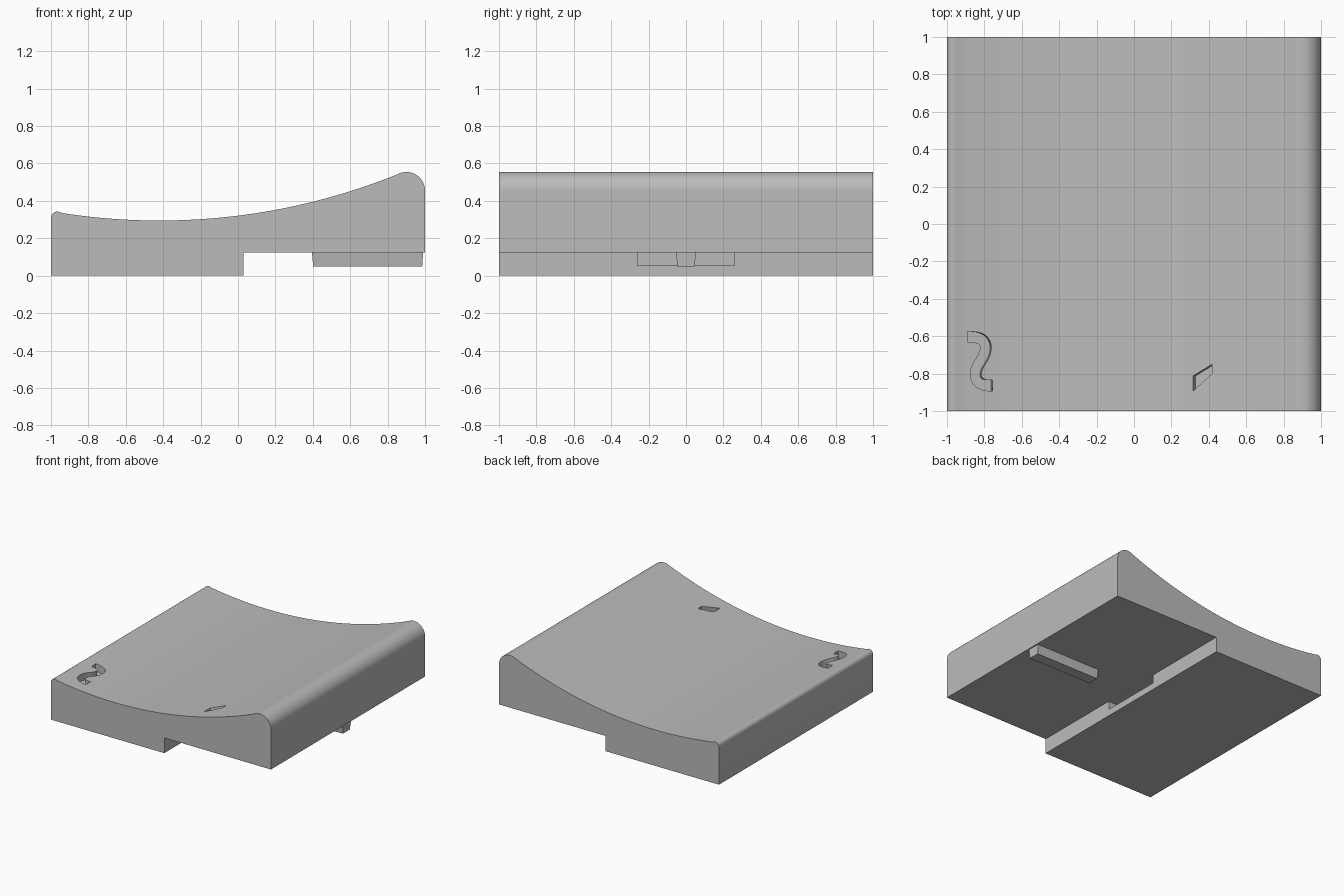
import bpy
import bmesh
import math
from mathutils import Matrix, Vector
from mathutils.geometry import interpolate_bezier

cube = bpy.data.objects.get("Cube")
if cube:
    bpy.data.objects.remove(cube, do_unlink=True)

grey = bpy.data.materials.new("light_grey")
grey.use_nodes = True
grey.diffuse_color = (0.5, 0.5, 0.5, 1)
grey.node_tree.nodes["Principled BSDF"].inputs["Base Color"].default_value = (0.5, 0.5, 0.5, 1)

DISH_X, DISH_Z, DISH_R = -0.42, 0.295, 3.4


def dish(x):
    """Height of the hollowed top surface."""
    return DISH_Z + DISH_R - math.sqrt(DISH_R ** 2 - (x - DISH_X) ** 2)


def arc(cx, cz, r, start, end, steps):
    angles = [math.radians(start + (end - start) * i / steps) for i in range(steps + 1)]
    return [(cx + r * math.cos(a), cz + r * math.sin(a)) for a in angles]


def loft(name, lower, upper):
    """Solid between two matching outlines of 3D points."""
    bm = bmesh.new()
    a = [bm.verts.new(p) for p in lower]
    b = [bm.verts.new(p) for p in upper]
    bm.faces.new(a)
    bm.faces.new(b)
    for i in range(len(a)):
        j = (i + 1) % len(a)
        bm.faces.new((a[i], a[j], b[j], b[i]))
    bmesh.ops.recalc_face_normals(bm, faces=bm.faces)
    mesh = bpy.data.meshes.new(name)
    bm.to_mesh(mesh)
    bm.free()
    mesh.materials.append(grey)
    obj = bpy.data.objects.new(name, mesh)
    bpy.context.collection.objects.link(obj)
    return obj


def rect(x0, x1, y, z):
    return [(x0, -y, z), (x1, -y, z), (x1, y, z), (x0, y, z)]


def cut(target, cutter):
    """Subtract the cutter and remove it."""
    bpy.context.view_layer.objects.active = target
    mod = target.modifiers.new("cut", "BOOLEAN")
    mod.operation = "DIFFERENCE"
    mod.solver = "EXACT"
    mod.object = cutter
    bpy.ops.object.modifier_apply(modifier=mod.name)
    bpy.data.objects.remove(cutter, do_unlink=True)


def groove_cutter(name, outline, depth):
    """Cutter pushed into the dish along the local surface normal."""
    cx = sum(p[0] for p in outline) / len(outline)
    slope = (cx - DISH_X) / DISH_R
    normal = Vector((-slope, 0, 1)).normalized()
    surface = [Vector((x, y, dish(x))) for x, y in outline]
    return loft(name, [p - normal * depth for p in surface],
                [p + normal * 0.05 for p in surface])


# Body: side profile swept from front to back
profile = [(-1, 0), (0.03, 0), (0.03, 0.125), (1, 0.125)]
profile += arc(0.9, 0.455, 0.1, 0, 112, 16)
xs = [0.85 - 1.79 * i / 40 for i in range(41)]
profile += [(x, dish(x)) for x in xs]
profile += arc(-0.965, 0.308, 0.035, 82, 180, 6)
body = loft("body", [(x, -1, z) for x, z in profile], [(x, 1, z) for x, z in profile])

# Slot in the step under the overhang
cut(body, loft("slot_cutter", rect(-0.15, 0.06, 0.26, 0.055), rect(-0.15, 0.06, 0.26, 0.1249)))

# Wavy groove in the low front corner
path = [Vector(p) for p in (
    interpolate_bezier((-0.888, -0.605), (-0.775, -0.595), (-0.775, -0.67), (-0.82, -0.735), 14)[:-1]
    + interpolate_bezier((-0.82, -0.735), (-0.865, -0.80), (-0.855, -0.87), (-0.757, -0.863), 14))]
path = [Vector((p.x, p.y)) for p in path]
left, right = [], []
for i, p in enumerate(path):
    t = (path[min(i + 1, len(path) - 1)] - path[max(i - 1, 0)]).normalized()
    side = Vector((-t.y, t.x)) * 0.029
    left.append(tuple(p + side))
    right.append(tuple(p - side))
cut(body, groove_cutter("wavy_cutter", left + right[::-1], 0.06))

# Slanted groove near the raised side
slant = [(0.315, -0.893), (0.417, -0.80), (0.417, -0.75), (0.315, -0.813)]
cut(body, groove_cutter("slant_cutter", slant, 0.06))

# Tapered rail under the overhang
rail = loft("rail", rect(0.402, 0.985, 0.045, 0.05), rect(0.395, 0.99, 0.055, 0.13))

# Smooth the curves and keep the edges sharp
bpy.ops.object.select_all(action="DESELECT")
body.select_set(True)
bpy.context.view_layer.objects.active = body
bpy.ops.object.shade_smooth_by_angle(angle=math.radians(30))
